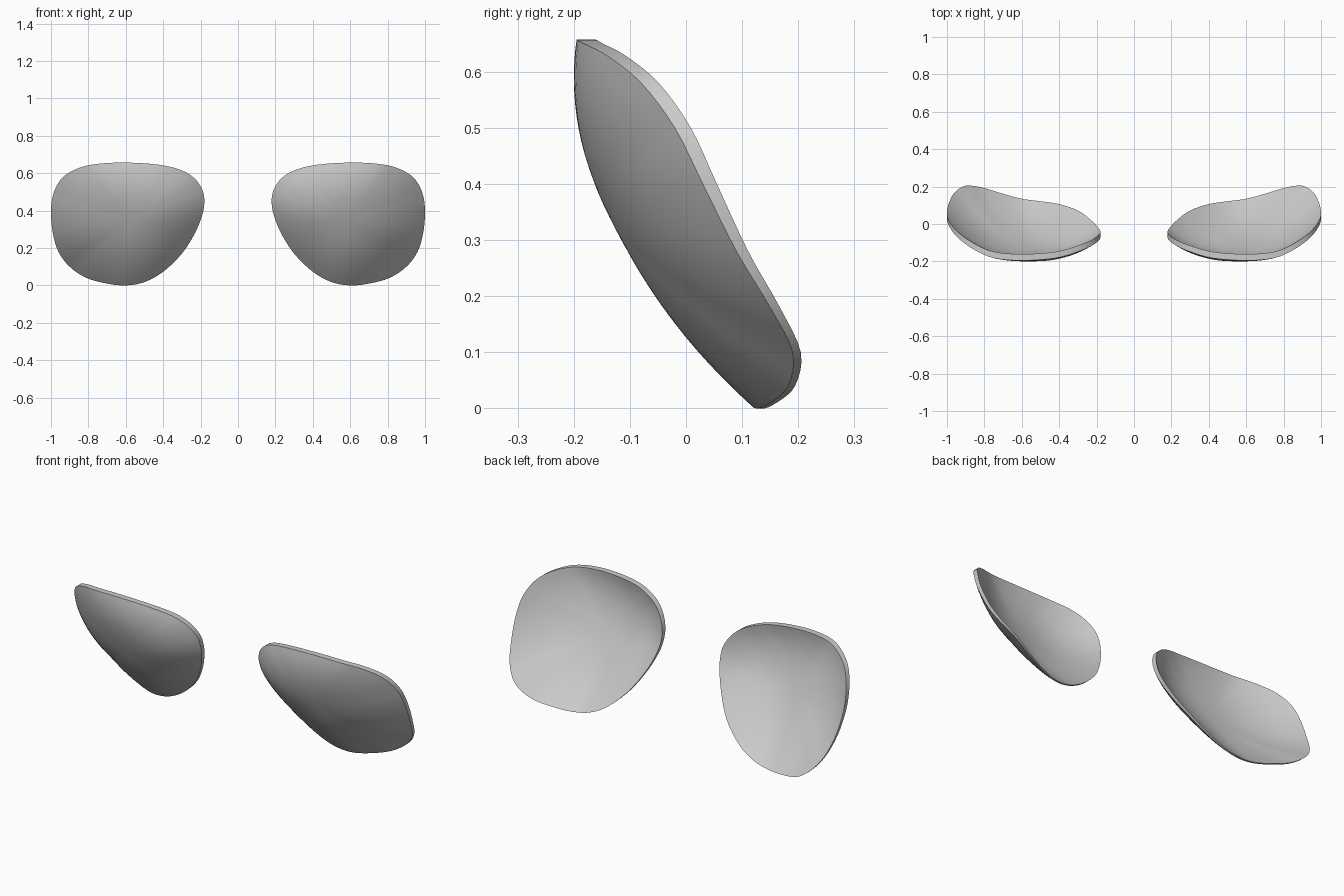
import bpy, bmesh
from mathutils import Vector

if "Cube" in bpy.data.objects:
    bpy.data.objects.remove(bpy.data.objects["Cube"])

# Rim of the right lens: x, y (front edge depth), z, going round from the top centre
RIM = [Vector(p) for p in (
    (0.60, -0.195, 0.657), (0.75, -0.182, 0.65), (0.85, -0.14, 0.628), (0.935, -0.08, 0.58),
    (0.984, -0.02, 0.50), (1.00, 0.03, 0.40), (0.99, 0.09, 0.28), (0.96, 0.15, 0.18),
    (0.90, 0.19, 0.10), (0.81, 0.182, 0.04), (0.70, 0.15, 0.010), (0.60, 0.124, 0.0),
    (0.50, 0.11, 0.018), (0.40, 0.093, 0.073), (0.30, 0.055, 0.17), (0.23, 0.0, 0.28),
    (0.19, -0.045, 0.38), (0.18, -0.07, 0.45), (0.19, -0.09, 0.51), (0.23, -0.118, 0.57),
    (0.30, -0.148, 0.615), (0.42, -0.182, 0.645))]
CENTRE = Vector((0.58, -0.137, 0.35))
SLOPE_X, SLOPE_Z = 0.10, -0.46
RINGS, STEPS = 14, 4


def smooth_loop(pts, steps):
    """Closed Catmull-Rom curve through the points."""
    out, n = [], len(pts)
    for i in range(n):
        a, b, c, d = (pts[(i + k) % n] for k in (-1, 0, 1, 2))
        for s in range(steps):
            t = s / steps
            out.append(0.5 * (2 * b + (c - a) * t + (2 * a - 5 * b + 4 * c - d) * t ** 2
                              + (3 * b - a - 3 * c + d) * t ** 3))
    return out


def skin_point(rim, t, back):
    """Point on the domed lens, t = 0 at its centre and 1 at the rim."""
    d = rim - CENTRE
    lin = SLOPE_X * d.x + SLOPE_Z * d.z
    p = CENTRE + d * t
    p.y = CENTRE.y + lin * t + (d.y - lin) * t ** 2.3
    if back:
        p.y += 0.011 + 0.035 * p.z
    return p


def add_skin(bm, rim, back):
    """Build one lens face as rings around a centre; return its outer ring."""
    n = len(rim)
    inner = None
    pole = bm.verts.new(skin_point(rim[0], 0, back))
    for r in range(1, RINGS + 1):
        ring = [bm.verts.new(skin_point(p, r / RINGS, back)) for p in rim]
        for i in range(n):
            j = (i + 1) % n
            if inner:
                bm.faces.new((inner[i], inner[j], ring[j], ring[i]))
            else:
                bm.faces.new((pole, ring[j], ring[i]))
        inner = ring
    return inner


# Right lens: front skin, back skin and the rim band between them
bm = bmesh.new()
rim = smooth_loop(RIM, STEPS)
front, back = add_skin(bm, rim, False), add_skin(bm, rim, True)
for i in range(len(rim)):
    j = (i + 1) % len(rim)
    bm.faces.new((front[i], front[j], back[j], back[i]))
bmesh.ops.recalc_face_normals(bm, faces=bm.faces)
mesh = bpy.data.meshes.new("lens_pair")
bm.to_mesh(mesh)
bm.free()
lens = bpy.data.objects.new("lens_pair", mesh)
bpy.context.collection.objects.link(lens)

# Smooth skins with a crisp rim
bpy.context.view_layer.objects.active = lens
lens.select_set(True)
bpy.ops.object.shade_smooth_by_angle(angle=0.5)

# Left lens by mirroring across x = 0
mirror = lens.modifiers.new("left_lens", 'MIRROR')
mirror.use_axis[0] = True
mirror.use_mirror_merge = False
